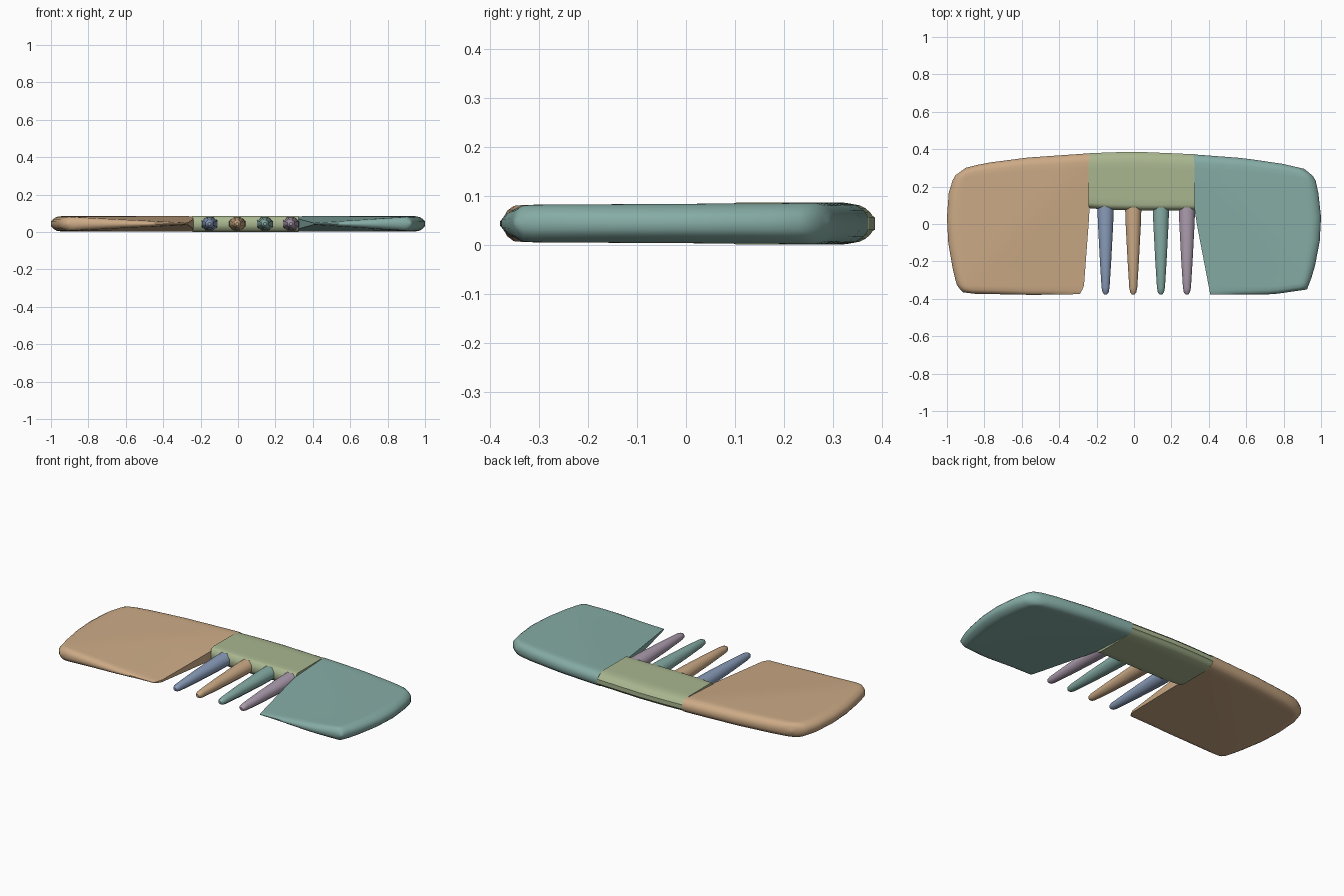
import bpy
import bmesh
import math

if "Cube" in bpy.data.objects:
    bpy.data.objects.remove(bpy.data.objects["Cube"], do_unlink=True)

MID_Z = 0.044


def material(name, rgb):
    color = [(c / 255) ** 2.2 for c in rgb] + [1]
    mat = bpy.data.materials.new(name)
    mat.use_nodes = True
    mat.diffuse_color = color
    mat.node_tree.nodes["Principled BSDF"].inputs["Base Color"].default_value = color
    return mat


tan = material("tan", (203, 169, 133))
teal = material("teal", (133, 171, 164))
sage = material("sage", (167, 180, 142))
blue = material("slate blue", (137, 156, 185))
mauve = material("mauve", (172, 156, 174))


def along(points, t):
    """Piecewise linear curve through (t, value) points."""
    for (t0, a), (t1, b) in zip(points, points[1:]):
        if t <= t1:
            return a + (b - a) * (t - t0) / (t1 - t0)
    return points[-1][1]


def rounding(distance, radius):
    if radius == 0 or distance >= radius:
        return 1
    return max(0.3, math.sqrt(1 - (1 - distance / radius) ** 2))


def finish(name, bm, mat, angle):
    bmesh.ops.recalc_face_normals(bm, faces=bm.faces[:])
    mesh = bpy.data.meshes.new(name)
    bm.to_mesh(mesh)
    bm.free()
    mesh.materials.append(mat)
    obj = bpy.data.objects.new(name, mesh)
    bpy.context.collection.objects.link(obj)
    bpy.ops.object.select_all(action="DESELECT")
    obj.select_set(True)
    bpy.context.view_layer.objects.active = obj
    bpy.ops.object.shade_smooth_by_angle(angle=math.radians(angle))
    return obj


U = [i / 10 for i in range(10)] + [0.93, 0.96, 0.985, 1]
V = [0, 0.012, 0.03, 0.06, 0.1] + [i / 10 for i in range(2, 10)] + [0.94, 0.97, 0.988, 1]


def slab(name, mat, inner, outer, back, front, thickness, radii):
    """Closed pillow spanned by four edge curves, seen from above."""
    back_r, front_r, outer_r = radii
    width = abs(along(outer, 0.5) - along(inner, 0.5))
    bm = bmesh.new()
    sheets = []
    for side in (1, -1):
        sheet = []
        for u in U:
            row = []
            y0, y1 = along(back, u), along(front, u)
            for v in V:
                x0, x1 = along(inner, v), along(outer, v)
                h = thickness(u, v)
                h *= rounding(v * (y0 - y1), back_r)
                h *= rounding((1 - v) * (y0 - y1), front_r)
                h *= rounding((1 - u) * width, outer_r)
                row.append(bm.verts.new((x0 + (x1 - x0) * u, y0 + (y1 - y0) * v,
                                         MID_Z + side * h)))
            sheet.append(row)
        for a, b in zip(sheet, sheet[1:]):
            for j in range(len(V) - 1):
                bm.faces.new((a[j], a[j + 1], b[j + 1], b[j]))
        sheets.append(sheet)
    # Wall joining the upper and lower sheets
    rims = []
    for s in sheets:
        rims.append(s[0] + [r[-1] for r in s[1:]] + s[-1][-2::-1]
                    + [r[0] for r in s[-2:0:-1]])
    top, low = rims
    for i in range(len(top)):
        k = (i + 1) % len(top)
        bm.faces.new((top[i], top[k], low[k], low[i]))
    return finish(name, bm, mat, 50)


def wing_thickness(u, v):
    # Full at the back and outer side, thin at the inner front corner
    full = 0.042 - 0.004 * v
    return full - 0.034 * max(0, v - u)


# Broad end plates
slab("right_end_plate", tan,
     [(0, -0.238), (0.42, -0.238), (0.95, -0.268), (1, -0.29)],
     [(0, -0.9), (0.06, -0.955), (0.15, -0.988), (0.4, -1), (0.6, -0.993),
      (0.85, -0.965), (0.95, -0.945), (1, -0.915)],
     [(0, 0.378), (0.5, 0.355), (0.85, 0.325), (1, 0.3)],
     [(0, -0.375), (0.4, -0.379), (0.9, -0.373), (1, -0.365)],
     wing_thickness, (0.04, 0.025, 0.05))
slab("left_end_plate", teal,
     [(0, 0.32), (0.42, 0.325), (1, 0.408)],
     [(0, 0.91), (0.07, 0.965), (0.15, 0.982), (0.4, 1), (0.6, 0.993),
      (0.85, 0.962), (1, 0.925)],
     [(0, 0.372), (0.45, 0.352), (0.8, 0.322), (1, 0.295)],
     [(0, -0.378), (0.65, -0.376), (1, -0.35)],
     wing_thickness, (0.04, 0.025, 0.05))

# Central spine
slab("spine", sage,
     [(0, -0.243), (1, -0.243)], [(0, 0.324), (1, 0.324)],
     [(0, 0.378), (0.25, 0.384), (0.5, 0.385), (1, 0.373)],
     [(0, 0.085), (0.2, 0.075), (0.5, 0.072), (1, 0.072)],
     lambda u, v: 0.0425, (0.06, 0.03, 0))


# Teeth: tapered eight-sided prongs
def tooth(name, x, mat):
    bm = bmesh.new()
    rings = []
    for y, half_w, half_h in ((0.12, 0.046, 0.038), (0.0, 0.042, 0.037),
                              (-0.2, 0.031, 0.03), (-0.34, 0.022, 0.022),
                              (-0.365, 0.017, 0.016), (-0.376, 0.008, 0.008)):
        ring = []
        for i in range(8):
            a = math.pi * (i + 0.5) / 4
            ring.append(bm.verts.new((x + half_w * math.cos(a) * 1.05, y,
                                      MID_Z + half_h * math.sin(a) * 1.05)))
        rings.append(ring)
    for a, b in zip(rings, rings[1:]):
        for i in range(8):
            k = (i + 1) % 8
            bm.faces.new((a[i], a[k], b[k], b[i]))
    bm.faces.new(rings[0])
    bm.faces.new(rings[-1])
    finish(name, bm, mat, 50)


for number, (x, mat) in enumerate(((-0.152, blue), (-0.004, tan),
                                   (0.144, teal), (0.283, mauve)), 1):
    tooth(f"tooth_{number}", x, mat)
